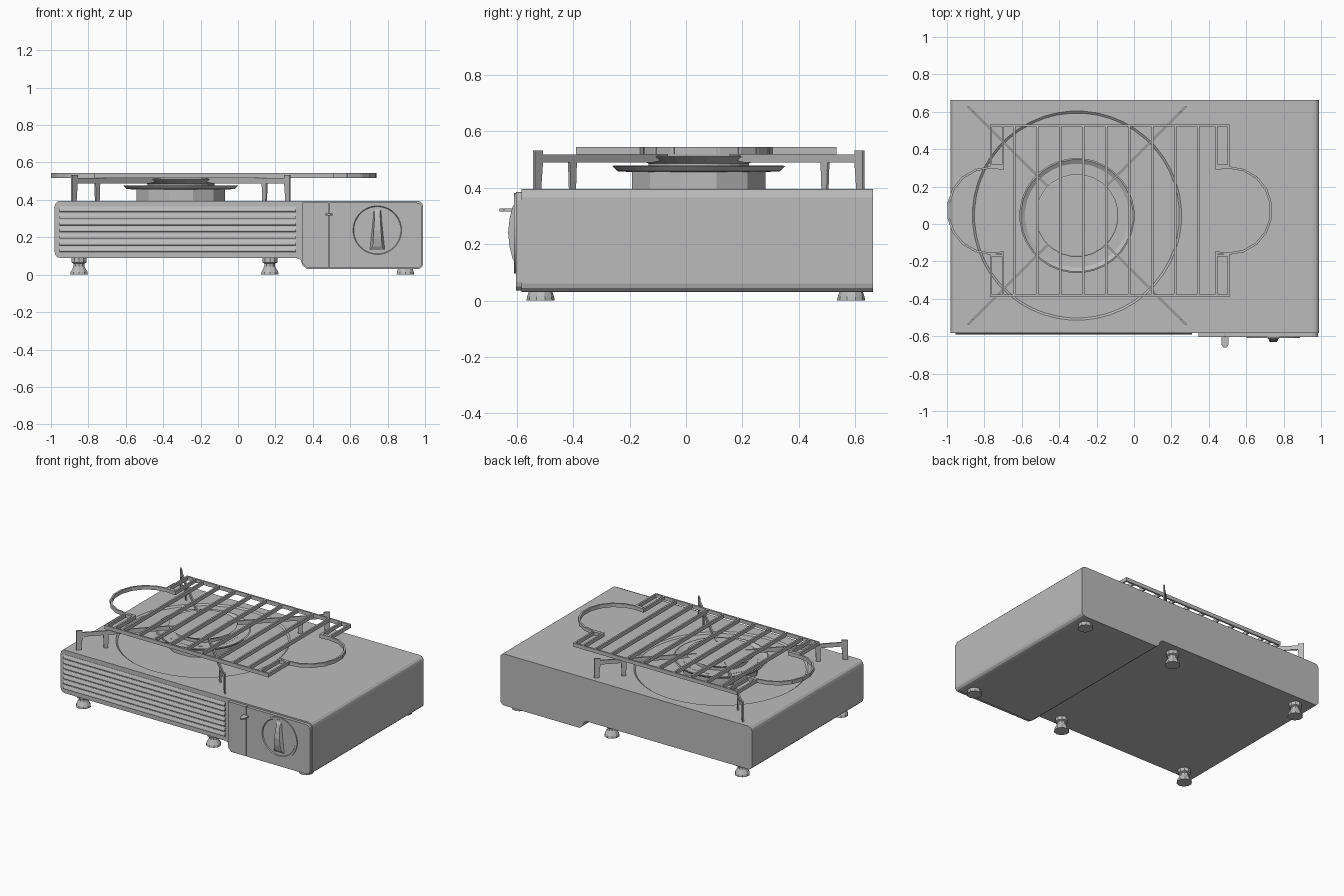
import bpy, bmesh, math
from mathutils import Vector, Matrix

if "Cube" in bpy.data.objects:
    bpy.data.objects.remove(bpy.data.objects["Cube"], do_unlink=True)

grey = bpy.data.materials.new("plain grey")
grey.use_nodes = True
grey.diffuse_color = (0.5, 0.5, 0.5, 1)
grey.node_tree.nodes["Principled BSDF"].inputs["Base Color"].default_value = (0.5, 0.5, 0.5, 1)

BURNER = Vector((-0.305, 0.045, 0))


def finish(name, bm, smooth=False):
    bmesh.ops.recalc_face_normals(bm, faces=bm.faces)
    mesh = bpy.data.meshes.new(name)
    bm.to_mesh(mesh)
    bm.free()
    mesh.materials.append(grey)
    obj = bpy.data.objects.new(name, mesh)
    bpy.context.collection.objects.link(obj)
    if smooth:
        bpy.ops.object.select_all(action='DESELECT')
        obj.select_set(True)
        bpy.context.view_layer.objects.active = obj
        bpy.ops.object.shade_smooth_by_angle(angle=math.radians(30))
    return obj


def add_box(bm, x0, x1, y0, y1, z0, z1):
    size = Matrix.Diagonal((x1 - x0, y1 - y0, z1 - z0, 1))
    mid = Matrix.Translation(((x0 + x1) / 2, (y0 + y1) / 2, (z0 + z1) / 2))
    bmesh.ops.create_cube(bm, size=1, matrix=mid @ size)


def add_prism(bm, points, start, depth):
    """Extrude a closed outline; start maps 2D points to 3D, depth is a vector."""
    face = bm.faces.new([bm.verts.new(start(*p)) for p in points])
    geom = bmesh.ops.extrude_face_region(bm, geom=[face])["geom"]
    moved = [v for v in geom if isinstance(v, bmesh.types.BMVert)]
    bmesh.ops.translate(bm, verts=moved, vec=depth)


def add_lathe(bm, profile, centre, sides, matrix=Matrix()):
    """Turn an (r, z) profile round z and cap its open ends."""
    rings = []
    for r, z in profile:
        ring = []
        for i in range(sides):
            a = math.tau * (i + 0.5) / sides
            p = matrix @ Vector((r * math.cos(a), r * math.sin(a), z))
            ring.append(bm.verts.new(p + Vector(centre)))
        rings.append(ring)
    for a, b in zip(rings, rings[1:]):
        for i in range(sides):
            j = (i + 1) % sides
            bm.faces.new((a[i], a[j], b[j], b[i]))
    bm.faces.new(rings[0])
    bm.faces.new(rings[-1])


def corner(cx, cz, r, start):
    """Quarter-round corner, counter-clockwise."""
    return [(cx + r * math.cos(math.radians(start + 30 * i)),
             cz + r * math.sin(math.radians(start + 30 * i))) for i in range(4)]


def xz(y):
    return lambda x, z: (x, y, z)


# Stepped casing with rounded edges
outline = (corner(0.96, 0.365, 0.03, 0) + corner(-0.95, 0.365, 0.03, 90)
           + corner(-0.95, 0.12, 0.03, 180)
           + [(0.31, 0.09), (0.335, 0.08), (0.345, 0.05), (0.37, 0.03)]
           + corner(0.96, 0.06, 0.03, 270))
bm = bmesh.new()
add_prism(bm, outline, xz(-0.582), (0, 1.244, 0))
casing = finish("casing", bm)

# Shallow round dish sunk into the casing top
bm = bmesh.new()
add_lathe(bm, [(0.548, 0.386), (0.562, 0.397), (0.562, 0.45)], BURNER, 48)
cutter = finish("dish_cutter", bm)
cutter.hide_render = True
cut = casing.modifiers.new("dish", 'BOOLEAN')
cut.operation = 'DIFFERENCE'
cut.solver = 'EXACT'
cut.object = cutter
bpy.context.view_layer.objects.active = casing
bpy.ops.object.modifier_apply(modifier="dish")
bpy.data.objects.remove(cutter, do_unlink=True)

# Louvred vent on the front, each slat tilted outward at its lower edge
bm = bmesh.new()
slats = 7
pitch = 0.25 / slats
for i in range(slats):
    z = 0.12 + i * pitch
    profile = [(-0.575, z), (-0.592, z + 0.003), (-0.592, z + 0.012),
               (-0.584, z + pitch - 0.006), (-0.575, z + pitch - 0.006)]
    add_prism(bm, profile, lambda y, h: (-0.955, y, h), (1.265, 0, 0))
finish("vent_slats", bm)

# Control panel in two plates, leaving the lever slot between them
bm = bmesh.new()
left_plate = [(0.483, 0.035), (0.483, 0.385), (0.345, 0.385),
              (0.345, 0.06), (0.37, 0.035)]
right_plate = ([(0.49, 0.385), (0.49, 0.035)] + corner(0.955, 0.065, 0.03, 270)
               + corner(0.955, 0.355, 0.03, 0))
for plate in (left_plate, right_plate):
    add_prism(bm, plate, xz(-0.603), (0, 0.025, 0))
finish("control_panel", bm)

# Lever
bm = bmesh.new()
tip = [(0.467, -0.6), (0.467, -0.645), (0.477, -0.66), (0.495, -0.66),
       (0.506, -0.645), (0.506, -0.6)]
add_prism(bm, tip, lambda x, y: (x, y, 0.316), (0, 0, 0.01))
finish("lever", bm)

# Dial: raised rim, shallow face and a curved grip
bm = bmesh.new()
turn = Matrix.Rotation(math.radians(90), 3, 'X')
add_lathe(bm, [(0.143, 0), (0.143, 0.01), (0.13, 0.01), (0.126, 0.004)],
          (0.745, -0.6, 0.238), 32, turn)
finish("dial", bm, True)
bm = bmesh.new()
arc = [(-0.6, 0.125), (-0.615, 0.15), (-0.625, 0.19), (-0.63, 0.24),
       (-0.625, 0.29), (-0.615, 0.33), (-0.6, 0.355)]
add_prism(bm, arc, lambda y, z: (0.70, y, z), (0.09, 0, 0))
for v in bm.verts:
    narrow = 1 - 0.55 * (v.co.z - 0.125) / 0.23
    if v.co.y < -0.61:
        narrow *= 0.6
    v.co.x = 0.745 + (v.co.x - 0.745) * narrow
finish("dial_grip", bm)

# Feet: tall under the shallow side, short under the deep side
bm = bmesh.new()
for y in (-0.515, 0.585):
    for x in (-0.85, 0.17):
        add_lathe(bm, [(0.05, 0), (0.047, 0.015), (0.03, 0.045), (0.03, 0.06),
                       (0.042, 0.065), (0.042, 0.1)], (x, y, 0), 10)
    add_lathe(bm, [(0.05, 0), (0.047, 0.015), (0.035, 0.05)], (0.895, y, 0), 10)
finish("feet", bm)

# Burner: faceted column, flared rim and central cap
bm = bmesh.new()
add_lathe(bm, [(0.245, 0.38), (0.245, 0.465)], BURNER, 12)
finish("burner_column", bm)
bm = bmesh.new()
add_lathe(bm, [(0.24, 0.455), (0.29, 0.458), (0.308, 0.476), (0.3, 0.478),
               (0.278, 0.464), (0.2, 0.464)], BURNER, 32)
finish("burner_rim", bm, True)
bm = bmesh.new()
add_lathe(bm, [(0.18, 0.46), (0.18, 0.485), (0.222, 0.51), (0.215, 0.513)],
          BURNER, 24)
finish("burner_cap", bm)

# Four thin radial pan supports with two legs each
bm = bmesh.new()
support = [(0.16, 0.502), (0.16, 0.517), (0.785, 0.517), (0.785, 0.532),
           (0.825, 0.532), (0.825, 0.38), (0.795, 0.38), (0.785, 0.488),
           (0.65, 0.488), (0.645, 0.38), (0.62, 0.38), (0.615, 0.488),
           (0.24, 0.488)]
for k in range(4):
    spin = Matrix.Rotation(math.radians(45 + 90 * k), 3, 'Z')
    add_prism(bm, support, lambda r, z: BURNER + spin @ Vector((r, -0.005, z)),
              spin @ Vector((0, 0.01, 0)))
finish("pan_supports", bm)

# Wire grill: rails, cross bars and a looped handle at each end
LOW, HIGH, WIRE = 0.518, 0.544, 0.006
GRILL = Vector((-0.13, 0.072, 0))


def add_wire(bm, points):
    """Chain of upright flat strips through the points."""
    for a, b in zip(points, points[1:]):
        a, b = Vector(a), Vector(b)
        along = (b - a).normalized() * WIRE
        side = Vector((-along.y, along.x))
        quad = [a - along - side, b + along - side, b + along + side, a - along + side]
        add_prism(bm, quad, lambda x, y: GRILL + Vector((x, y, LOW)),
                  (0, 0, HIGH - LOW))


bm = bmesh.new()
for s in (-1, 1):
    add_wire(bm, [(-0.635, s * 0.455), (0.635, s * 0.455)])
    loop = [(0.64 + 0.225 * math.cos(math.radians(a)),
             0.23 * math.sin(math.radians(a))) for a in range(-90, 91, 20)]
    path = ([(0.635, -0.455), (0.635, -0.24), (0.57, -0.24), (0.57, -0.225)]
            + loop + [(0.57, 0.225), (0.57, 0.24), (0.635, 0.24), (0.635, 0.455)])
    add_wire(bm, [(s * x, y) for x, y in path])
    add_wire(bm, [(s * 0.57, s * 0.24), (s * 0.57, s * 0.455)])
    add_wire(bm, [(s * 0.57, -s * 0.455), (s * 0.57, -s * 0.24)])
for i in range(9):
    x = -0.51 + i * 0.123
    add_wire(bm, [(x, -0.455), (x, 0.455)])
finish("grill", bm)
